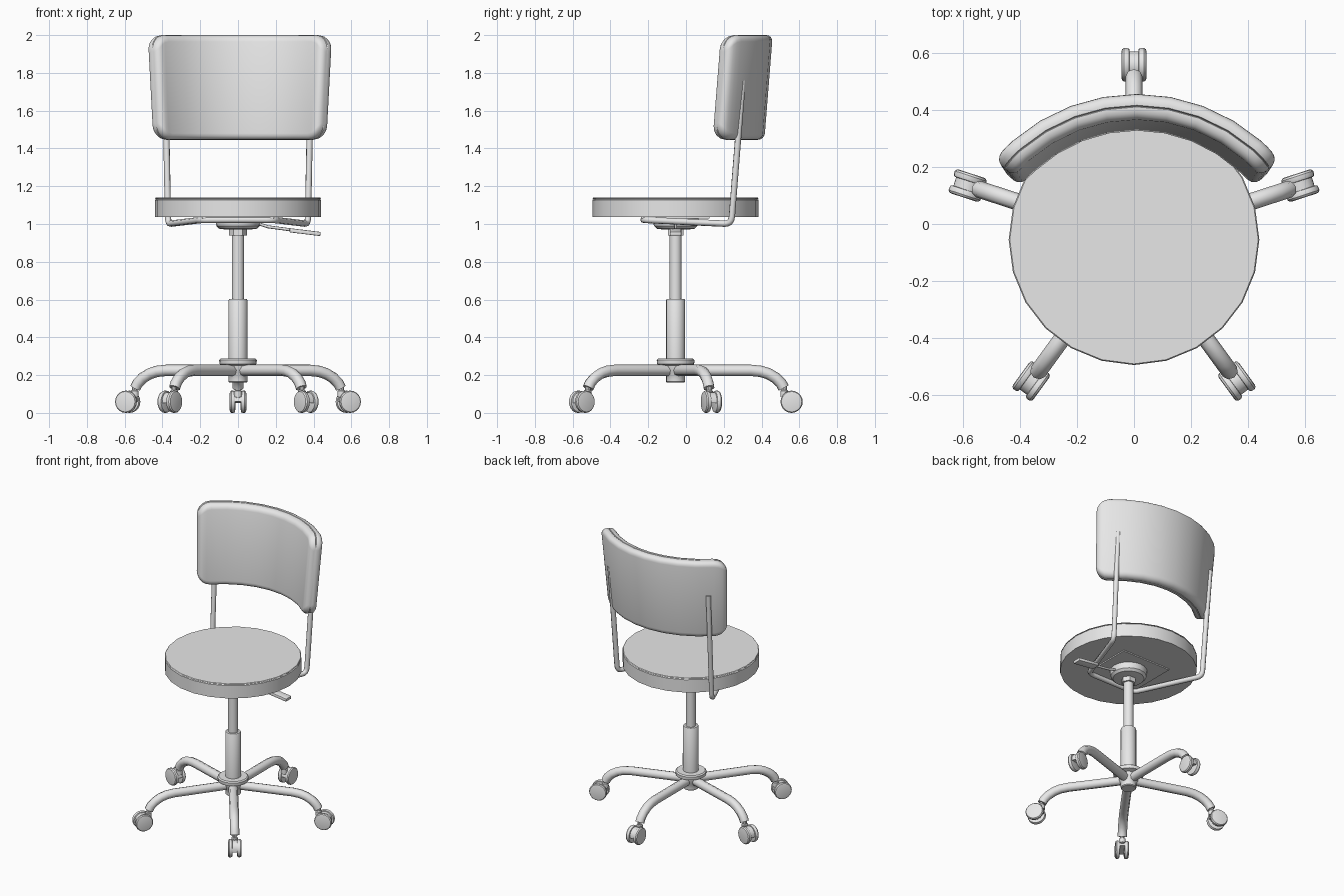
import bpy, bmesh, math
from mathutils import Matrix, Vector

if "Cube" in bpy.data.objects:
    bpy.data.objects.remove(bpy.data.objects["Cube"])

grey = bpy.data.materials.new("plain grey")
grey.use_nodes = True
grey.diffuse_color = (0.8, 0.8, 0.8, 1)
grey.node_tree.nodes["Principled BSDF"].inputs["Base Color"].default_value = (0.8, 0.8, 0.8, 1)

CY = -0.055  # y of the central column


def finish(name, bm, matrix=Matrix(), angle=35):
    bmesh.ops.recalc_face_normals(bm, faces=bm.faces)
    me = bpy.data.meshes.new(name)
    bm.to_mesh(me)
    bm.free()
    me.transform(matrix)
    me.materials.append(grey)
    ob = bpy.data.objects.new(name, me)
    bpy.context.collection.objects.link(ob)
    bpy.ops.object.select_all(action='DESELECT')
    ob.select_set(True)
    bpy.context.view_layer.objects.active = ob
    bpy.ops.object.shade_smooth_by_angle(angle=math.radians(angle))
    return ob


def loft(name, rings, matrix=Matrix(), angle=35):
    """Skin a list of closed rings and cap both ends."""
    bm = bmesh.new()
    vs = [[bm.verts.new(p) for p in ring] for ring in rings]
    n = len(rings[0])
    for a, b in zip(vs, vs[1:]):
        for i in range(n):
            j = (i + 1) % n
            bm.faces.new((a[i], a[j], b[j], b[i]))
    bm.faces.new(vs[0])
    bm.faces.new(vs[-1])
    return finish(name, bm, matrix, angle)


def lathe(name, profile, sides=20, matrix=Matrix.Translation((0, CY, 0))):
    rings = [[(r * math.cos(2 * math.pi * i / sides), r * math.sin(2 * math.pi * i / sides), z)
              for i in range(sides)] for r, z in profile]
    return loft(name, rings, matrix)


def box(name, size, matrix, bevel=0.0):
    bm = bmesh.new()
    bmesh.ops.create_cube(bm, size=1, matrix=Matrix.Diagonal((*size, 1)))
    if bevel:
        bmesh.ops.bevel(bm, geom=bm.edges[:], offset=bevel, segments=2, affect='EDGES', profile=0.5)
    return finish(name, bm, matrix)


def tube(name, points, radius, matrix=Matrix()):
    cu = bpy.data.curves.new(name, 'CURVE')
    cu.dimensions = '3D'
    cu.bevel_depth = radius
    cu.bevel_resolution = 2
    cu.use_fill_caps = True
    sp = cu.splines.new('POLY')
    sp.points.add(len(points) - 1)
    for p, co in zip(sp.points, points):
        p.co = (*(matrix @ Vector(co)), 1)
    sp.use_smooth = True
    cu.materials.append(grey)
    ob = bpy.data.objects.new(name, cu)
    bpy.context.collection.objects.link(ob)
    return ob


def fillet(points, radius, steps=4):
    """Round the inner corners of a path."""
    pts = [Vector(p) for p in points]
    out = [pts[0]]
    for a, b, c in zip(pts, pts[1:], pts[2:]):
        p, q = b + (a - b).normalized() * radius, b + (c - b).normalized() * radius
        for k in range(steps + 1):
            t = k / steps
            out.append(p * (1 - t) ** 2 + b * 2 * t * (1 - t) + q * t * t)
    return out + [pts[-1]]


# Column, hub and seat
lathe("base_hub", [(0.045, 0.16), (0.05, 0.165), (0.05, 0.195), (0.062, 0.215), (0.068, 0.25),
                   (0.098, 0.258), (0.1, 0.28), (0.092, 0.287), (0.05, 0.287)])
lathe("lower_sleeve", [(0.05, 0.27), (0.05, 0.597), (0.047, 0.602)])
lathe("gas_column", [(0.032, 0.59), (0.032, 0.96)], 16)
lathe("column_nut", [(0.047, 0.938), (0.047, 0.975)], 6)
lathe("seat_mount", [(0.06, 0.97), (0.1, 0.975), (0.115, 0.99), (0.12, 1.02), (0.12, 1.041)])
box("mount_plate", (0.38, 0.36, 0.012), Matrix.Translation((0, CY, 1.036)))
lathe("seat", [(0.44, 1.038), (0.44, 1.128), (0.434, 1.13), (0.434, 1.133), (0.44, 1.135), (0.436, 1.14)], 24)

# Height lever
tube("lever_rod", [(0.08, CY, 1.01), (0.16, CY, 0.985), (0.31, CY, 0.965)], 0.008)
box("lever_paddle", (0.165, 0.06, 0.022),
    Matrix.Translation((0.355, CY, 0.957)) @ Matrix.Rotation(math.radians(7), 4, 'Y'), 0.005)

# Bent support tube: up one side, under the seat, up the other
half = [(0.385, 0.30, 1.76), (0.37, 0.24, 1.0), (0.19, -0.225, 1.022)]
path = half + [(-x, y, z) for x, y, z in reversed(half)]
tube("back_support", fillet(path, 0.04), 0.017)

# Five legs with twin-wheel casters
leg_path = [(0.04, 0, 0.225), (0.40, 0, 0.225), (0.45, 0, 0.22), (0.49, 0, 0.208),
            (0.53, 0, 0.185), (0.558, 0, 0.158), (0.572, 0, 0.132)]
wheel = [(0.042, -0.015), (0.056, -0.012), (0.059, -0.004), (0.059, 0.006), (0.054, 0.013), (0.046, 0.015)]
for k in range(5):
    m = Matrix.Translation((0, CY, 0)) @ Matrix.Rotation(math.radians(90 + 72 * k), 4, 'Z')
    tube(f"leg_{k + 1}", leg_path, 0.03, m)
    lathe(f"caster_stem_{k + 1}", [(0.014, 0.08), (0.014, 0.14)], 10,
          m @ Matrix.Translation((0.575, 0, 0)))
    lathe(f"caster_collar_{k + 1}", [(0.021, 0.085), (0.021, 0.115), (0.016, 0.12)], 12,
          m @ Matrix.Translation((0.575, 0, 0)))
    # Curved hood between the wheels
    hood = [(0.05 * math.cos(math.radians(a)), 0.05 * math.sin(math.radians(a))) for a in range(-10, 200, 21)]
    loft(f"caster_hood_{k + 1}", [[(0.612 + x, y, 0.06 + z) for x, z in hood] for y in (-0.016, 0.016)], m)
    for side in (-1, 1):
        lathe(f"caster_wheel_{k + 1}_{'a' if side < 0 else 'b'}", wheel, 20,
              m @ Matrix.Translation((0.614, side * 0.029, 0.059))
              @ Matrix.Rotation(-side * math.pi / 2, 4, 'X'))

# Curved backrest: rounded-rectangle sections swept round an arc
H, T, B, CORNER, R = 0.277, 0.045, 0.034, 0.085, 0.62
U = math.radians(49) * R


def section(h, t):
    """Rounded section in (thickness, height) with a shallow seam groove."""
    b = min(B, t * 0.8)
    pts = []
    for cx, cz, start in ((1, 1, 0), (-1, 1, 90), (-1, -1, 180), (1, -1, 270)):
        for a in (0, 22.5, 45, 67.5, 90):
            w = math.radians(start + a)
            pts.append((cx * (t - b) + b * math.cos(w), cz * (h - b) + b * math.sin(w)))
        if start in (0, 180):
            s = 1 if start == 0 else -1
            pts += [(s * 0.003, s * h), (0, s * (h - 0.007)), (-s * 0.003, s * h)]
    return pts


def rounded(size, radius, u):
    d = max(0, abs(u) - (U - radius))
    return size - radius + math.sqrt(max(0, radius ** 2 - d ** 2))


def bend(u, t, z):
    a = u / R
    f = z / H
    return (0.01 + (R + t) * math.sin(a) * (0.97 + 0.03 * f),
            0.392 - R + (R + t) * math.cos(a) + 0.022 * f, 1.723 + z)


ends = [U - CORNER * (1 - math.sin(math.radians(a))) for a in (0, 20, 36, 50, 62, 72, 81, 90)]
cols = [-u for u in reversed(ends)] + [(U - CORNER) * i / 4 for i in range(-3, 4)] + ends
rings = [[bend(u, t, z) for t, z in section(rounded(H, CORNER, u), rounded(T, 0.034, u))] for u in cols]
loft("backrest", rings, angle=40)
